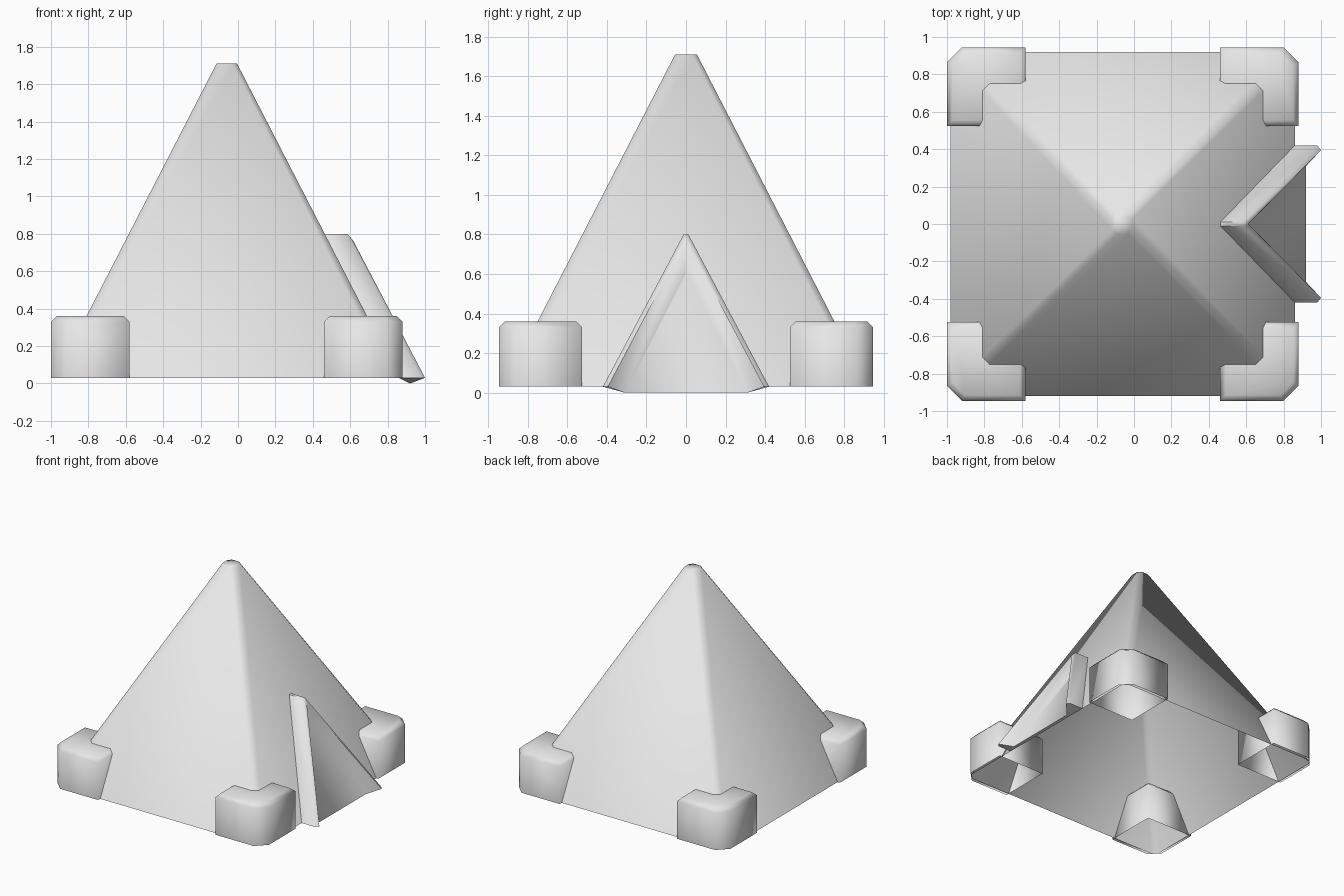
import bpy
import bmesh

# Remove the default cube
if "Cube" in bpy.data.objects:
    bpy.data.objects.remove(bpy.data.objects["Cube"], do_unlink=True)

# Single light grey colour
grey = bpy.data.materials.new("light_grey")
grey.use_nodes = True
colour = (0.8, 0.8, 0.8, 1)
grey.diffuse_color = colour
grey.node_tree.nodes["Principled BSDF"].inputs["Base Color"].default_value = colour

CENTRE_X = -0.06
BASE_Z = 0.03


def make_object(name, verts, faces, location=(0, 0, 0)):
    mesh = bpy.data.meshes.new(name)
    mesh.from_pydata(verts, [], faces)
    bm = bmesh.new()
    bm.from_mesh(mesh)
    bmesh.ops.recalc_face_normals(bm, faces=bm.faces)
    bm.to_mesh(mesh)
    bm.free()
    mesh.shade_smooth()
    mesh.materials.append(grey)
    obj = bpy.data.objects.new(name, mesh)
    obj.location = location
    bpy.context.collection.objects.link(obj)
    return obj


def loft(name, rings, location):
    """Join equal rings into a shell that is capped on top and open below."""
    n = len(rings[0])
    verts = [v for ring in rings for v in ring]
    faces = [(r * n + i, r * n + (i + 1) % n, (r + 1) * n + (i + 1) % n, (r + 1) * n + i)
             for r in range(len(rings) - 1) for i in range(n)]
    faces.append(tuple(range(len(verts) - n, len(verts))))
    return make_object(name, verts, faces, location)


# Tent shell: tapering square with narrow chamfered ridges
def chamfered_square(h, c, z):
    k = h - c
    return [(h, -k, z), (h, k, z), (k, h, z), (-k, h, z),
            (-h, k, z), (-h, -k, z), (-k, -h, z), (k, -h, z)]


loft("tent_shell",
     [chamfered_square(0.92, 0.04, BASE_Z), chamfered_square(0.055, 0.025, 1.71)],
     (CENTRE_X, 0, 0))


# Corner blocks: hollow boxes with a cut outer corner and bevelled top
def block_ring(h, c, z, sx, sy):
    outline = [(-h, -h), (h, -h), (h, h - c), (h - c, h), (-h, h)]
    return [(x * sx, y * sy, z) for x, y in outline]


for sx, side in ((1, "left"), (-1, "right")):
    for sy, end in ((-1, "front"), (1, "back")):
        loft(f"corner_block_{end}_{side}",
             [block_ring(0.21, 0.08, BASE_Z, sx, sy),
              block_ring(0.21, 0.08, 0.33, sx, sy),
              block_ring(0.18, 0.07, 0.36, sx, sy)],
             (CENTRE_X + sx * 0.73, sy * 0.735, 0))


# Entrance: sloped hood on the side with a recessed triangular door panel
def hood_side(s):
    """Apex and foot of each hood edge, from the shell out to the panel."""
    return [(0.46, s * 0.012, 0.80), (0.86, s * 0.42, BASE_Z),
            (0.585, s * 0.012, 0.80), (0.98, s * 0.42, BASE_Z),
            (0.615, s * 0.005, 0.765), (1.0, s * 0.395, BASE_Z),
            (0.61, s * 0.003, 0.60), (0.92, s * 0.31, 0.0)]


n = 8
strips = [(i, i + 1, i + 3, i + 2) for i in (0, 2, 4)]
faces = strips + [tuple(v + n for v in f) for f in strips]
faces += [(i, i + 2, i + 2 + n, i + n) for i in (0, 2, 4)]      # narrow crest
faces += [(6, 7, 7 + n, 6 + n)]                                # door panel
faces += [(1, 3, 5, 7), (1 + n, 3 + n, 5 + n, 7 + n)]          # feet
faces += [(1, 7, 7 + n, 1 + n)]                                # underside
entrance = make_object("entrance_hood", hood_side(1) + hood_side(-1), faces)

# Keep the hood's folds crisp
for obj in bpy.context.selected_objects:
    obj.select_set(False)
entrance.select_set(True)
bpy.context.view_layer.objects.active = entrance
bpy.ops.object.shade_smooth_by_angle(angle=0.9)
